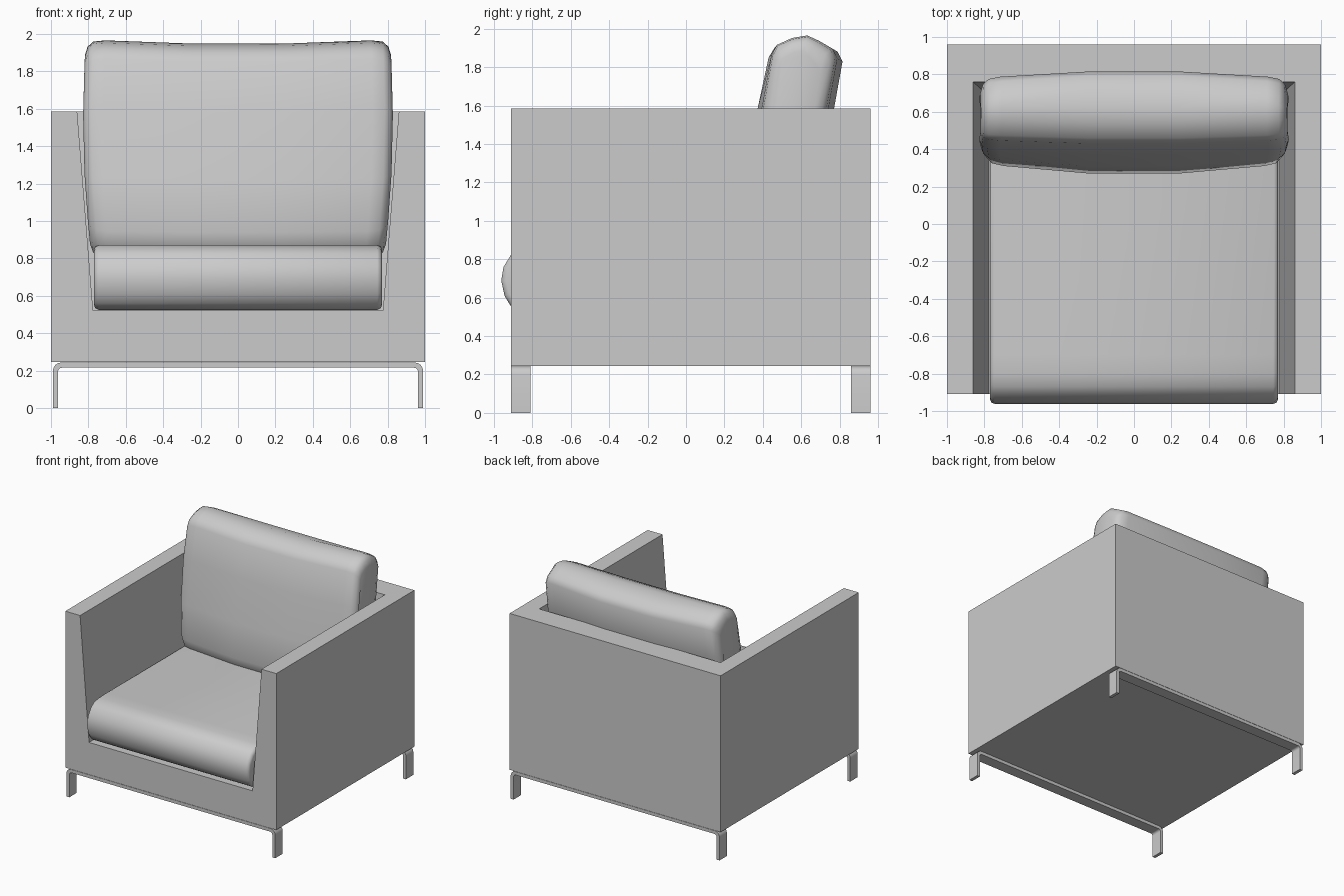
import bpy, bmesh, math

if "Cube" in bpy.data.objects:
    bpy.data.objects.remove(bpy.data.objects["Cube"])


def make(name, verts, faces, smooth=None):
    me = bpy.data.meshes.new(name)
    me.from_pydata(verts, [], faces)
    bm = bmesh.new()
    bm.from_mesh(me)
    bmesh.ops.recalc_face_normals(bm, faces=bm.faces)
    bm.to_mesh(me)
    bm.free()
    ob = bpy.data.objects.new(name, me)
    bpy.context.collection.objects.link(ob)
    if smooth:
        bpy.ops.object.select_all(action='DESELECT')
        bpy.context.view_layer.objects.active = ob
        ob.select_set(True)
        bpy.ops.object.shade_smooth_by_angle(angle=math.radians(smooth))
    return ob


def loft(name, rings, smooth=None):
    """Bridge equal-length rings of points and cap both ends."""
    n = len(rings[0])
    verts = [p for r in rings for p in r]
    faces = [tuple(range(n)), tuple(range(len(verts) - n, len(verts)))]
    for k in range(len(rings) - 1):
        for i in range(n):
            j = (i + 1) % n
            faces.append((k * n + i, k * n + j, (k + 1) * n + j, (k + 1) * n + i))
    return make(name, verts, faces, smooth)


def inset(profile, d):
    """Pull a profile towards its middle by d on every side."""
    us, vs = zip(*profile)
    cu, cv = (min(us) + max(us)) / 2, (min(vs) + max(vs)) / 2
    fu, fv = 1 - 2 * d / (max(us) - min(us)), 1 - 2 * d / (max(vs) - min(vs))
    return [(cu + (u - cu) * fu, cv + (v - cv) * fv) for u, v in profile]


# body: box shell with a tapered well, open at the front
Y0, Y1, Z0, Z1, ZF = -0.91, 0.96, 0.245, 1.585, 0.52
TI, BI = 0.86, 0.775          # well half width at rim and floor
TB, BB = 0.76, 0.68           # well back at rim and floor
body = [(-1, Y0, Z0), (1, Y0, Z0), (1, Y1, Z0), (-1, Y1, Z0),
        (-1, Y0, Z1), (1, Y0, Z1), (1, Y1, Z1), (-1, Y1, Z1),
        (-TI, Y0, Z1), (TI, Y0, Z1), (TI, TB, Z1), (-TI, TB, Z1),
        (-BI, Y0, ZF), (BI, Y0, ZF), (BI, BB, ZF), (-BI, BB, ZF)]
make("body", body, [(0, 3, 2, 1), (1, 2, 6, 5), (3, 0, 4, 7), (2, 3, 7, 6),
                    (0, 1, 5, 9, 13, 12, 8, 4), (4, 8, 11, 10, 9, 5, 6, 7),
                    (12, 13, 14, 15), (8, 12, 15, 11), (13, 9, 10, 14),
                    (11, 15, 14, 10)])

# seat cushion: rounded front profile (y, z) run across the width
seat = [(0.66, 0.525), (-0.84, 0.525), (-0.885, 0.54), (-0.915, 0.56),
        (-0.945, 0.61), (-0.962, 0.69), (-0.95, 0.76), (-0.91, 0.825),
        (-0.87, 0.855), (-0.80, 0.87), (-0.70, 0.872), (0.66, 0.872)]
loft("seat_cushion", [[(x, y, z) for y, z in inset(seat, d)] for x, d in
     [(-0.77, 0.025), (-0.763, 0.008), (-0.745, 0), (0.745, 0), (0.763, 0.008), (0.77, 0.025)]], 50)

# back cushion: leaning profile (y, z), fuller in the middle, waisted sides
back = [(0.36, 0.79), (0.30, 0.84), (0.27, 0.94), (0.31, 1.22), (0.372, 1.58),
        (0.43, 1.85), (0.46, 1.90), (0.54, 1.935), (0.62, 1.948), (0.72, 1.92),
        (0.79, 1.88), (0.815, 1.83), (0.77, 1.58), (0.70, 1.22), (0.64, 0.90),
        (0.60, 0.82), (0.52, 0.79)]


def cushion_ring(x, d):
    t = max(0, (abs(x) - 0.25) / 0.58)
    ring = []
    for y, z in inset(back, d):
        h = (z - 0.79) / 1.16
        mid = 0.45 + 0.17 * h
        y += t * (0.05 * (1 - 0.7 * h) if y < mid else -0.03)
        z += t * 0.025 * h
        width = 1 - 0.055 * max(0, (0.55 - h) / 0.55) ** 1.5 - 0.015 * max(0, h - 0.7) / 0.3
        ring.append((x * width, y, z))
    return ring


half = [(0.25, 0), (0.72, 0.003), (0.785, 0.012), (0.815, 0.04), (0.828, 0.085)]
stations = [(-x, d) for x, d in reversed(half)] + half
loft("back_cushion", [cushion_ring(x, d) for x, d in stations], 50)

# leg frames: bent flat bar, front and rear


def arch(w, top, r):
    """Upside-down U outline from left foot to right foot."""
    right = [(w - r + r * math.cos(a), top - r + r * math.sin(a))
             for a in (math.pi / 2 * i / 4 for i in range(5))]
    right = [(w, 0)] + right
    return [(-x, z) for x, z in right] + right[::-1]


outer, inner = arch(0.99, 0.243, 0.045), arch(0.962, 0.215, 0.02)
for name, ya, yb in (("front_leg_frame", -0.91, -0.81), ("rear_leg_frame", 0.86, 0.96)):
    rings = [[(xo, ya, zo), (xo, yb, zo), (xi, yb, zi), (xi, ya, zi)]
             for (xo, zo), (xi, zi) in zip(outer, inner)]
    loft(name, rings, 30)
